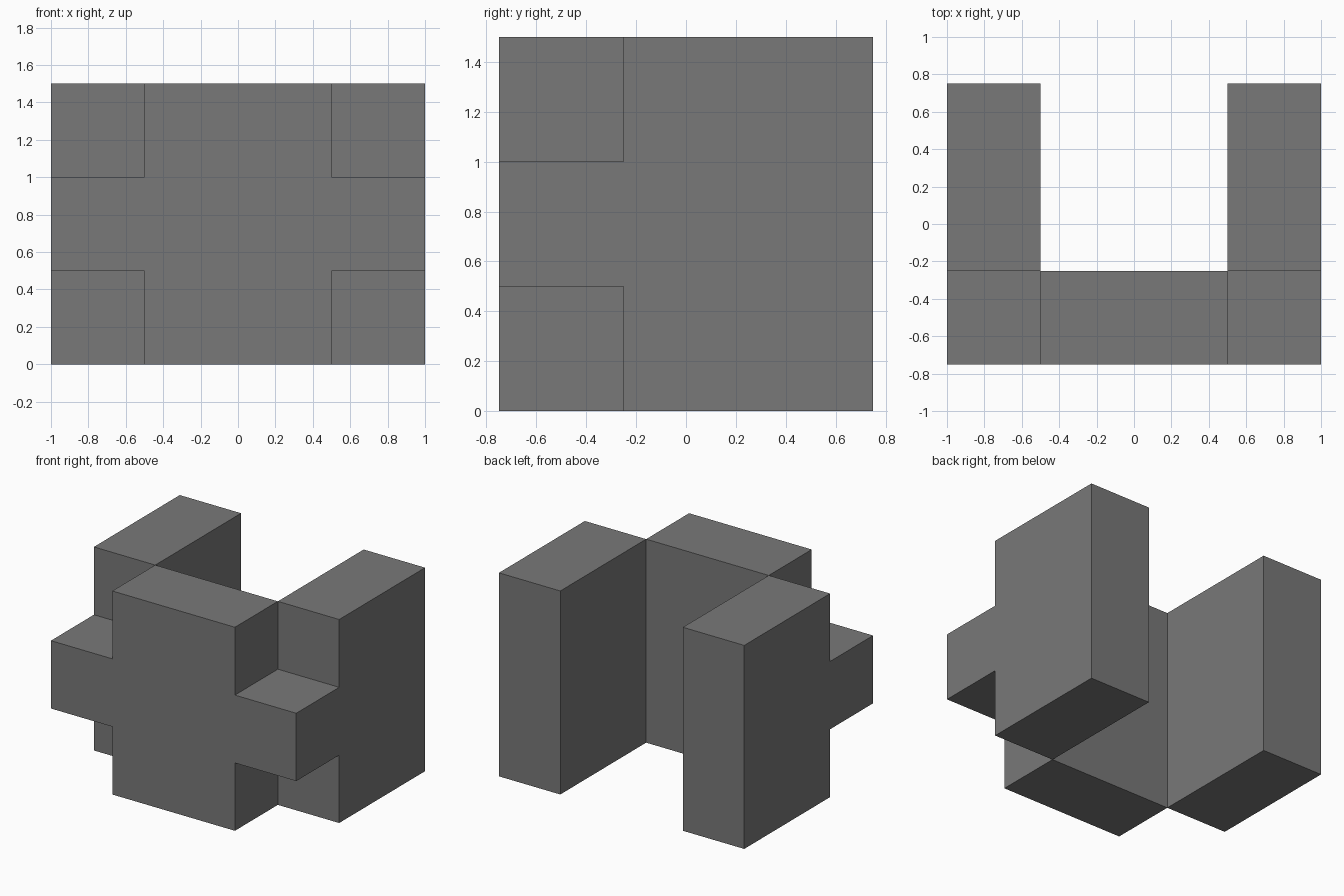
import bpy
import bmesh
from mathutils import Vector

cube = bpy.data.objects.get("Cube")
if cube:
    bpy.data.objects.remove(cube, do_unlink=True)

grey = bpy.data.materials.new("mid_grey")
grey.use_nodes = True
colour = (0.19, 0.19, 0.19, 1.0)
grey.diffuse_color = colour
grey.node_tree.nodes["Principled BSDF"].inputs["Base Color"].default_value = colour


def extrude_profile(name, points, offset):
    """Make a flat-faced solid by extruding a closed outline along offset."""
    bm = bmesh.new()
    face = bm.faces.new([bm.verts.new(p) for p in points])
    result = bmesh.ops.extrude_face_region(bm, geom=[face], use_keep_orig=True)
    moved = [v for v in result["geom"] if isinstance(v, bmesh.types.BMVert)]
    bmesh.ops.translate(bm, verts=moved, vec=Vector(offset))
    bmesh.ops.recalc_face_normals(bm, faces=bm.faces)
    mesh = bpy.data.meshes.new(name)
    bm.to_mesh(mesh)
    bm.free()
    mesh.materials.append(grey)
    obj = bpy.data.objects.new(name, mesh)
    bpy.context.collection.objects.link(obj)
    return obj


# Front panel: a tall block with a stub arm on each side, as one cross outline
half = [(0.5, 0.0), (0.5, 0.5), (1.0, 0.5), (1.0, 1.0), (0.5, 1.0), (0.5, 1.5)]
cross = half + [(-x, z) for x, z in reversed(half)]
extrude_profile("front_cross_panel", [(x, -0.75, z) for x, z in cross], (0, 0.5, 0))

# Side walls running back from the arms
for name, x in (("left_wall", 0.5), ("right_wall", -1.0)):
    base = [(x, -0.25, 0), (x + 0.5, -0.25, 0), (x + 0.5, 0.75, 0), (x, 0.75, 0)]
    extrude_profile(name, base, (0, 0, 1.5))
